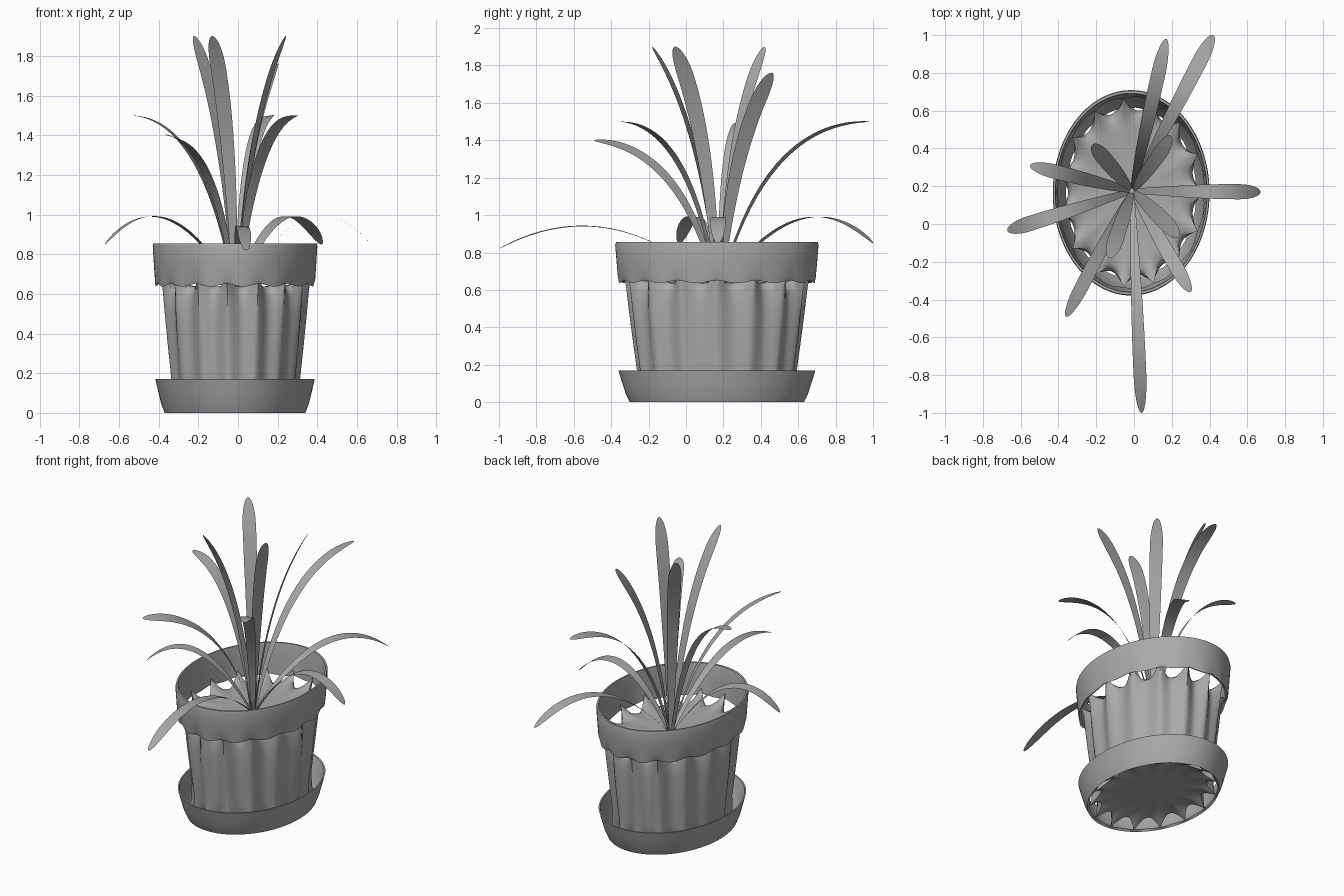
import bpy, bmesh, math
from mathutils import Vector, Quaternion

if "Cube" in bpy.data.objects:
    bpy.data.objects.remove(bpy.data.objects["Cube"])

CENTRE = Vector((-0.015, 0.165, 0))
OVAL = 1.31            # depth of the oval pot relative to its width
FLUTES = 15
STEPS = FLUTES * 12

grey = bpy.data.materials.new("plain_grey")
grey.use_nodes = True
colour = (0.4, 0.4, 0.4, 1)
grey.diffuse_color = colour
grey.node_tree.nodes["Principled BSDF"].inputs["Base Color"].default_value = colour


def finish(name, bm, angle=50):
    mesh = bpy.data.meshes.new(name)
    bm.to_mesh(mesh)
    bm.free()
    mesh.materials.append(grey)
    ob = bpy.data.objects.new(name, mesh)
    bpy.context.collection.objects.link(ob)
    bpy.ops.object.select_all(action='DESELECT')
    ob.select_set(True)
    bpy.context.view_layer.objects.active = ob
    bpy.ops.object.shade_smooth_by_angle(angle=math.radians(angle))


def oval_loft(name, rings, closed_profile):
    """Rings are (valley radius, ridge radius, valley z, ridge z, sharpness)."""
    bm = bmesh.new()
    loops = []
    for r0, r1, z0, z1, sharp in rings:
        loop = []
        for i in range(STEPS):
            a = math.tau * i / STEPS
            wave = abs(math.sin(a * FLUTES / 2))
            ridge = sharp * (1 - wave) ** 1.2 + (1 - sharp) * (1 - wave * wave)
            r = r0 + (r1 - r0) * ridge
            z = z0 + (z1 - z0) * ridge
            loop.append(bm.verts.new(CENTRE + Vector((r * math.cos(a), r * OVAL * math.sin(a), z))))
        loops.append(loop)
    pairs = list(zip(loops, loops[1:]))
    if closed_profile:
        pairs.append((loops[-1], loops[0]))
    else:
        bm.faces.new(list(reversed(loops[0])))
        bm.faces.new(loops[-1])
    for lo, hi in pairs:
        for i in range(STEPS):
            j = (i + 1) % STEPS
            bm.faces.new((lo[i], lo[j], hi[j], hi[i]))
    bmesh.ops.recalc_face_normals(bm, faces=bm.faces)
    finish(name, bm)


# Fluted pot body with pointed ridges at the top and bottom, closed by the soil
oval_loft("fluted_pot_body", [
    (0.15, 0.16, 0.055, 0.055, 0.5),
    (0.25, 0.27, 0.055, 0.045, 0.5),
    (0.285, 0.34, 0.05, 0.005, 1),
    (0.303, 0.33, 0.10, 0.07, 0.6),
    (0.311, 0.328, 0.17, 0.17, 0.2),
    (0.324, 0.345, 0.33, 0.33, 0.1),
    (0.333, 0.362, 0.50, 0.50, 0.2),
    (0.334, 0.372, 0.58, 0.61, 0.6),
    (0.325, 0.384, 0.62, 0.70, 1),
    (0.305, 0.35, 0.637, 0.662, 1),
    (0.26, 0.28, 0.637, 0.642, 0.7),
    (0.15, 0.15, 0.63, 0.63, 0),
], False)


def plain(r, z, r1=None, z1=None):
    return (r, r if r1 is None else r1, z, z if z1 is None else z1, 0.3)


# Wide collar around the top, lower edge gently scalloped
oval_loft("pot_rim", [
    plain(0.389, 0.645, 0.383, 0.66),
    plain(0.401, 0.637, 0.396, 0.652),
    plain(0.404, 0.67),
    plain(0.410, 0.76),
    plain(0.415, 0.84),
    plain(0.412, 0.855),
    plain(0.402, 0.855),
    plain(0.399, 0.84),
    plain(0.393, 0.74),
], True)

# Open ring saucer
oval_loft("saucer", [
    plain(0.345, 0.012, 0.34, 0.005),
    plain(0.355, 0.0),
    plain(0.372, 0.045),
    plain(0.388, 0.11),
    plain(0.402, 0.17),
    plain(0.394, 0.17),
    plain(0.378, 0.11),
    plain(0.362, 0.045),
], True)


def leaf(name, tip, twist, bend, reach, width):
    """A flat strap along a quadratic arc, turned about its own axis."""
    root = Vector((-0.01, 0.175, 0.62))
    tip = Vector(tip)
    ctrl = root.lerp(tip, reach)
    ctrl.z = bend
    flat = Vector((tip.x - root.x, tip.y - root.y, 0)).normalized()
    across = Vector((-flat.y, flat.x, 0))
    start = root + flat * 0.012
    bm = bmesh.new()
    rows = []
    count = 28
    for k in range(count + 1):
        t = math.sin(math.pi / 2 * k / count)
        p = start * (1 - t) ** 2 + ctrl * (2 * t * (1 - t)) + tip * t * t
        along = ((ctrl - start) * (1 - t) + (tip - ctrl) * t).normalized()
        side = Quaternion(along, math.radians(twist)) @ across
        half = width * (0.16 + 0.34 * math.sin(math.pi / 2 * min(1, t / 0.8)))
        if t > 0.82:
            half *= math.sqrt(max(0.01, 1 - ((t - 0.82) / 0.18) ** 2))
        rows.append([bm.verts.new(p + side * half * s) for s in (-1, 0, 1)])
    for a, b in zip(rows, rows[1:]):
        for i in range(2):
            bm.faces.new((a[i], a[i + 1], b[i + 1], b[i]))
    finish(name, bm, 80)


# Leaf groups: name, control height, control reach, width, (tip, twist) pairs
groups = [
    ("upright_leaf", 1.5, 0.25, 0.082, [((-0.13, -0.18, 1.9), 0), ((-0.22, 0.42, 1.9), 3)]),
    ("wide_upright_leaf", 1.5, 0.25, 0.092, [((0.24, -0.06, 1.9), 24)]),
    ("short_upright_leaf", 1.4, 0.25, 0.09, [((0.20, 0.46, 1.76), -32)]),
    ("arching_leaf", 1.5, 0.3, 0.076, [((0.17, 0.98, 1.5), -8), ((0.30, -0.36, 1.5), 0),
                                       ((-0.55, 0.31, 1.5), 0)]),
    ("low_arching_leaf", 1.37, 0.3, 0.076, [((-0.36, -0.49, 1.4), -18)]),
    ("drooping_leaf", 1.22, 0.54, 0.08, [((0.42, 1.0, 0.85), 0), ((0.67, 0.17, 0.85), 0),
                                         ((-0.67, -0.035, 0.85), 2)]),
    ("front_leaf", 1.14, 0.5, 0.068, [((0.04, -1.0, 0.82), -4)]),
]
for name, bend, reach, width, leaves in groups:
    for n, (tip, twist) in enumerate(leaves, 1):
        leaf(f"{name}_{n}", tip, twist, bend, reach, width)
